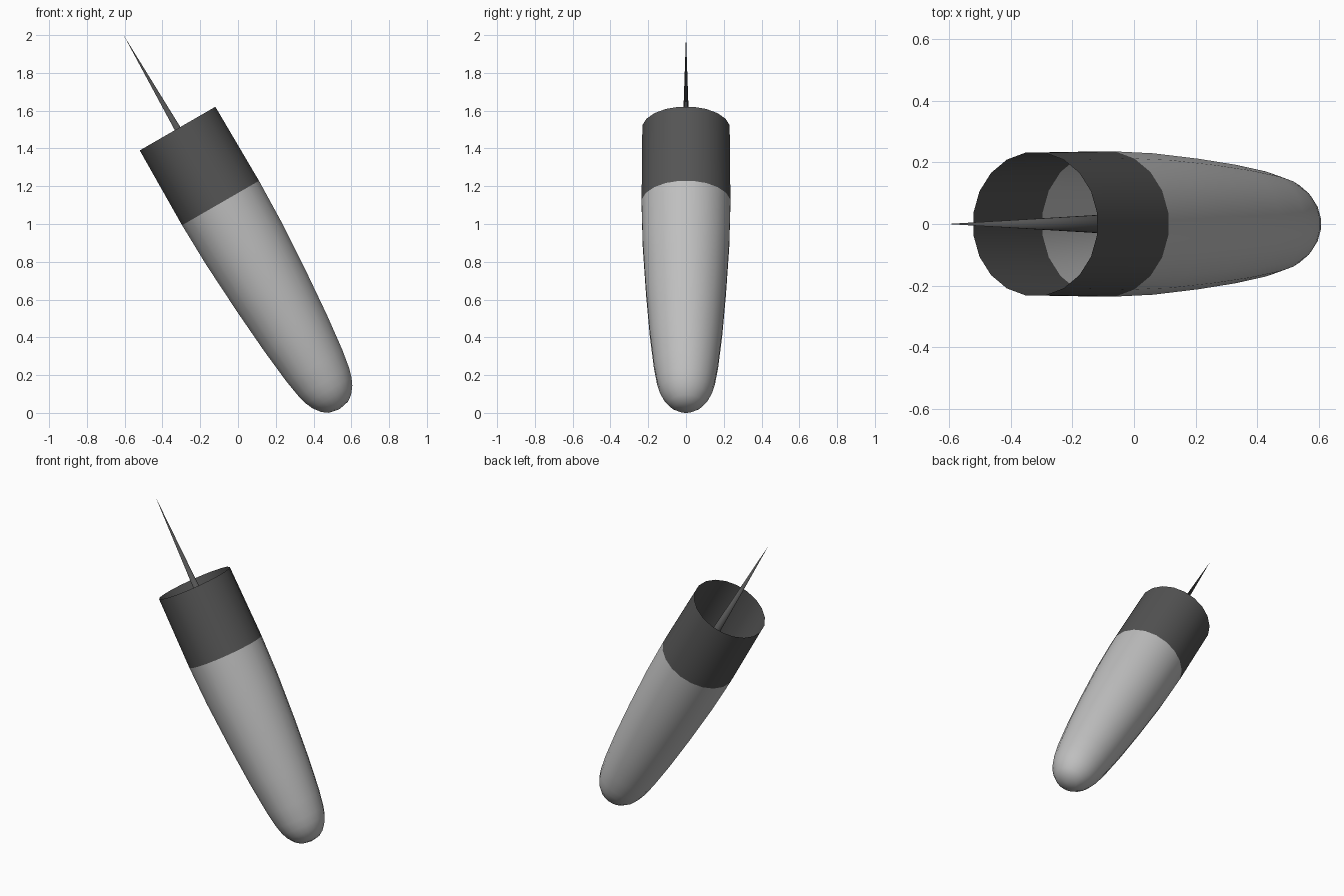
import bpy, bmesh, math
from mathutils import Matrix, Vector

if "Cube" in bpy.data.objects:
    bpy.data.objects.remove(bpy.data.objects["Cube"])

SIDES = 20
# Local +z runs from the open rim down to the rounded nose, tilted 30 degrees
TILT = Matrix.Translation((-0.32, 0, 1.505)) @ Matrix.Rotation(math.radians(150), 4, 'Y')


def material(name, value):
    m = bpy.data.materials.new(name)
    m.diffuse_color = (value, value, value, 1)
    m.use_nodes = True
    m.node_tree.nodes["Principled BSDF"].inputs["Base Color"].default_value = m.diffuse_color
    return m


def lathe(name, profile, sides, mat):
    """Revolve (distance, radius) points; radius 0 closes to a point."""
    bm = bmesh.new()
    rings = []
    for s, r in profile:
        if r == 0:
            rings.append([bm.verts.new((0, 0, s))])
            continue
        angles = [(i + 0.5) * 2 * math.pi / sides for i in range(sides)]
        rings.append([bm.verts.new((r * math.cos(a), r * math.sin(a), s)) for a in angles])
    for a, b in zip(rings, rings[1:]):
        for i in range(sides):
            j = (i + 1) % sides
            quad = [a[i % len(a)], a[j % len(a)], b[j % len(b)], b[i % len(b)]]
            bm.faces.new(list(dict.fromkeys(quad)))
    bm.transform(TILT)
    # Point every normal away from the central axis
    start, axis = TILT.translation, TILT.to_3x3() @ Vector((0, 0, 1))
    for f in bm.faces:
        f.normal_update()
        d = f.calc_center_median() - start
        if f.normal.dot(d - axis * d.dot(axis)) < 0:
            f.normal_flip()
    mesh = bpy.data.meshes.new(name)
    bm.to_mesh(mesh)
    bm.free()
    mesh.materials.append(mat)
    ob = bpy.data.objects.new(name, mesh)
    bpy.context.collection.objects.link(ob)
    bpy.context.view_layer.objects.active = ob
    ob.select_set(True)
    bpy.ops.object.shade_smooth_by_angle(angle=math.radians(40))
    ob.select_set(False)
    return ob


dark = material("dark grey", 0.09)
light = material("light grey", 0.52)

# Open collar at the upper end
lathe("collar", [(0, 0.234), (0.455, 0.238)], SIDES, dark)

# Tapered hollow body with a rounded nose
lathe("body", [(0.455, 0.238), (0.7, 0.232), (1.0, 0.214), (1.25, 0.194),
               (1.45, 0.172), (1.55, 0.155), (1.6, 0.141), (1.64, 0.123),
               (1.68, 0.092), (1.703, 0.06), (1.715, 0)], SIDES, light)

# Long thin spike standing inside the collar
lathe("spike", [(-0.571, 0), (0.5, 0.033)], 12, dark)
